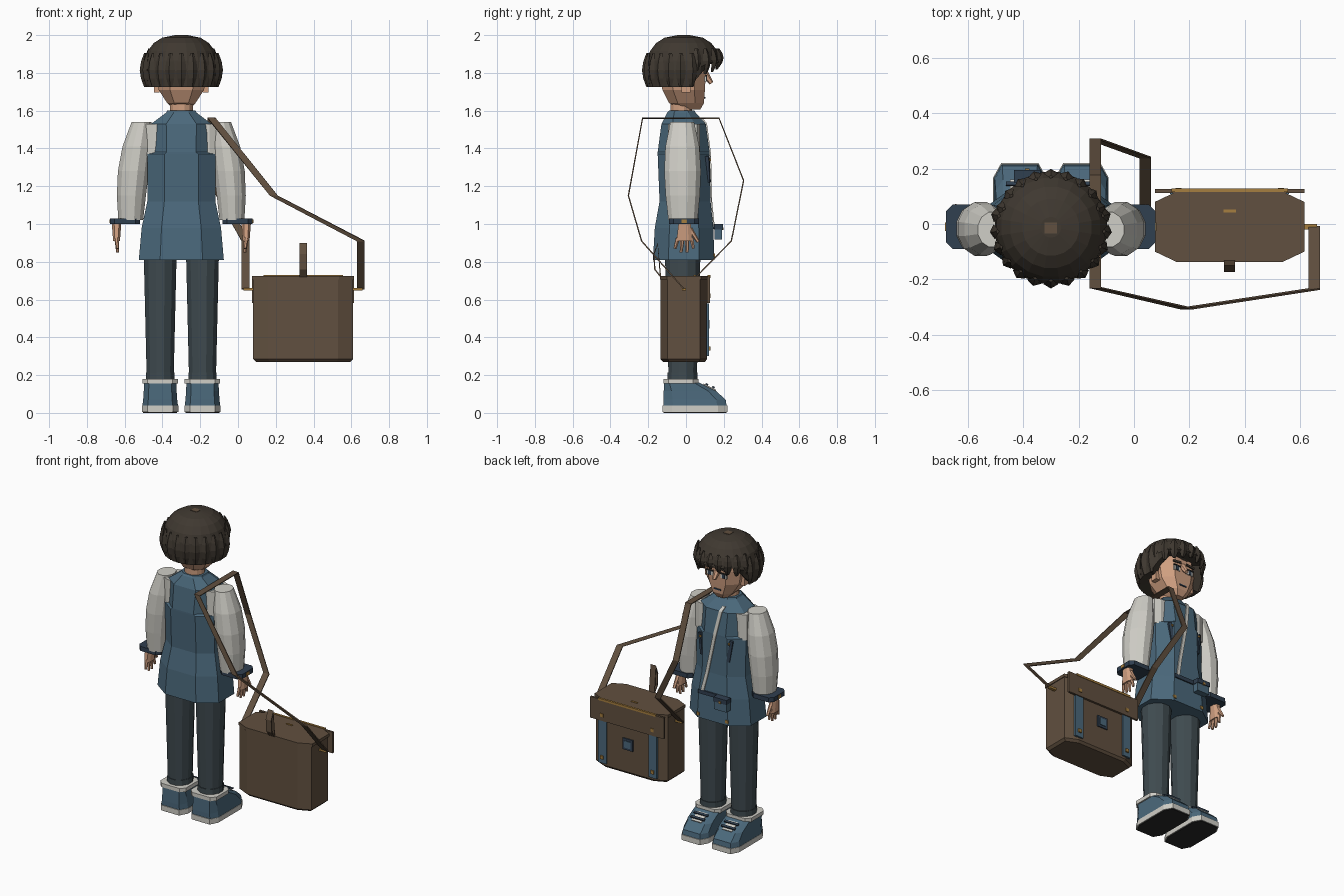
import bpy, bmesh, math
from mathutils import Vector, Matrix

if "Cube" in bpy.data.objects:
    bpy.data.objects.remove(bpy.data.objects["Cube"])


def material(name, red, green, blue):
    colour = (red, green, blue, 1)
    mat = bpy.data.materials.new(name)
    mat.use_nodes = True
    mat.diffuse_color = colour
    mat.node_tree.nodes["Principled BSDF"].inputs["Base Color"].default_value = colour
    return mat


HAIR = material("dark brown hair", .05, .04, .03)
BROWN = material("brown leather", .12, .08, .05)
BLUE = material("slate blue cloth", .07, .14, .2)
NAVY = material("dark blue trim", .03, .05, .08)
WHITE = material("off white", .63, .62, .57)
PANTS = material("charcoal cloth", .05, .07, .08)
SKIN = material("skin", .63, .35, .22)
BRASS = material("brass", .38, .21, .05)
BLACK = material("dark rubber", .02, .02, .02)
BODY = -.3      # x of the figure's centre line
BAG = .345      # x of the satchel's centre line


def finish(name, bm, mat):
    bmesh.ops.recalc_face_normals(bm, faces=bm.faces)
    mesh = bpy.data.meshes.new(name)
    bm.to_mesh(mesh)
    bm.free()
    mesh.materials.append(mat)
    part = bpy.data.objects.new(name, mesh)
    bpy.context.collection.objects.link(part)
    return part


def bridge(name, mat, rings):
    """Skin a stack of rings and cap both ends."""
    bm = bmesh.new()
    loops = [[bm.verts.new(point) for point in ring] for ring in rings]
    for low, high in zip(loops, loops[1:]):
        for i in range(len(low)):
            bm.faces.new((low[i - 1], low[i], high[i], high[i - 1]))
    bm.faces.new(loops[0])
    bm.faces.new(loops[-1])
    return finish(name, bm, mat)


def octagon(k):
    return [(1, -k), (1, k), (k, 1), (-k, 1), (-1, k), (-1, -k), (-k, -1), (k, -1)]


def circle(count):
    angles = [math.tau * (i + .5) / count for i in range(count)]
    return [(math.cos(a), math.sin(a)) for a in angles]


def loft(name, mat, x, outline, *sections):
    """Stack an outline; each section is height, half width, back, front."""
    rings = []
    for z, half, back, front in sections:
        middle, depth = (back + front) / 2, (front - back) / 2
        rings.append([(x + half * u, middle + depth * v, z) for u, v in outline])
    return bridge(name, mat, rings)


def slab(name, mat, x, outline, bottom, top, half, back, front):
    loft(name, mat, x, outline, (bottom, half, back, front), (top, half, back, front))


def box(name, mat, centre, size, turn=(0, 0, 0)):
    bm = bmesh.new()
    bmesh.ops.create_cube(bm, size=1, matrix=Matrix.Diagonal((*size, 1)))
    part = finish(name, bm, mat)
    part.location, part.rotation_euler = centre, turn


def plate(name, mat, x, y, z, width, height, tilt=0):
    """Thin upright panel facing the toes."""
    box(name, mat, (x, y, z), (width, .009, height), (0, tilt, 0))


def rod(name, mat, start, end, wide, thin):
    start, end = Vector(start), Vector(end)
    bm = bmesh.new()
    bmesh.ops.create_cone(bm, cap_ends=True, segments=6, radius1=wide, radius2=thin,
                          depth=(end - start).length)
    part = finish(name, bm, mat)
    part.location = (start + end) / 2
    part.rotation_euler = (end - start).to_track_quat('Z', 'Y').to_euler()


def ribbon(name, mat, width, path):
    """Thin band following a path, its width running along x."""
    bm = bmesh.new()
    rows = [[bm.verts.new((x + side * width / 2, y, z)) for side in (-1, 1)] for x, y, z in path]
    for (a, b), (c, d) in zip(rows, rows[1:]):
        bm.faces.new((a, b, d, c))
    solid = finish(name, bm, mat).modifiers.new("thickness", 'SOLIDIFY')
    solid.thickness, solid.offset = .007, 0


SOFT, SQUARE, ROUND = octagon(.5), octagon(.7), circle(12)

# Vest, shirt and belt
loft("vest", BLUE, BODY, SOFT,
     (.81, .225, -.175, .15), (.98, .21, -.165, .145), (1.12, .18, -.14, .13),
     (1.37, .18, -.15, .125), (1.38, .155, -.15, .125), (1.53, .16, -.13, .105),
     (1.59, .08, -.1, .05), (1.6, .075, -.09, .045))
slab("shirt", WHITE, BODY, octagon(.8), 1.36, 1.53, .188, -.095, .075)
ribbon("front_placket", WHITE, .022, [(BODY - .04, .085, 1.56), (BODY - .03, .108, 1.53), (BODY, .129, 1.37),
                                      (BODY + .05, .135, 1.12), (BODY + .08, .149, .98)])
plate("front_belt", NAVY, BODY, .149, .985, .21, .025)
pouch = BODY - .085
box("belt_pouch", BLUE, (pouch, .17, .955), (.09, .04, .075))
box("pouch_flap", NAVY, (pouch, .172, .985), (.096, .046, .03))
plate("pouch_button", BRASS, pouch, .195, .975, .015, .015)

# Paired parts, mirrored about the centre line
for side in (-1, 1):
    pocket, foot, wrist = (BODY + side * d for d in (.105, .112, .298))
    box("chest_pocket", NAVY, (pocket, .116, 1.29), (.02, .02, .14), (0, side * .15, -side * .3))
    plate("chest_stud", BRASS, pocket, .127, 1.34, .012, .012)
    plate("hem_stud", BRASS, pocket, .15, .835, .02, .02)

    # Sleeve: a gently curved taper from wrist to shoulder
    rings = []
    for step in range(5):
        t = step / 4
        z, half = 1.02 + .52 * t, .068 + .05 * t - .063 * t ** 3
        x = BODY + side * (.268 - .058 * t * t)
        rings.append([(x + half * u, -.016 * (1 + t / 4) + half * 1.18 * v, z) for u, v in ROUND])
    bridge("sleeve", WHITE, rings)
    slab("wrist_cuff", NAVY, wrist, SQUARE, 1, 1.03, .08, -.09, .07)
    box("cuff_buckle", BRASS, (wrist + side * .08, -.01, 1.015), (.007, .03, .02))

    # Hand
    hand = wrist + side * .045
    loft("palm", SKIN, hand, SOFT, (.91, .018, -.05, .035), (1, .025, -.04, .025))
    for i in range(4):
        y = (i - 1.8) * .024
        rod("finger", SKIN, (hand, y, .925), (hand - side * .006, y * 1.35, .87 - .02 * (i in (1, 2))), .012, .008)
    rod("thumb", SKIN, (hand, .02, .975), (hand, .065, .905), .014, .009)

    # Leg
    loft("trouser_leg", PANTS, foot, ROUND, (.19, .074, -.095, .06), (.84, .09, -.115, .08))
    slab("trouser_hem", PANTS, foot, ROUND, .18, .215, .078, -.1, .065)

    # Shoe
    slab("shoe_tread", BLACK, foot, SQUARE, 0, .006, .09, -.12, .215)
    slab("shoe_sole", WHITE, foot, SQUARE, .004, .038, .096, -.125, .22)
    loft("shoe_upper", BLUE, foot, SQUARE, (.038, .094, -.12, .215), (.07, .09, -.12, .21),
         (.115, .087, -.118, .16), (.16, .085, -.116, .07))
    slab("shoe_collar", WHITE, foot, SQUARE, .155, .18, .094, -.12, .065)
    box("shoe_tongue", WHITE, (foot, .125, .135), (.07, .075, .008), (-.46, 0, 0))
    for y in (.11, .145):
        box("shoe_lace", NAVY, (foot, y, .197 - .42 * y), (.1, .014, .01), (-.46, 0, 0))

    # Eye, brow and ear
    eye = BODY + side * .05
    plate("eye_white", WHITE, eye, .103, 1.768, .045, .028)
    plate("iris", NAVY, eye, .106, 1.768, .02, .026)
    plate("eyelid", BLACK, eye, .107, 1.785, .052, .008)
    plate("eyebrow", HAIR, eye, .108, 1.812, .06, .013, side * .12)
    box("ear", SKIN, (BODY + side * .13, 0, 1.735), (.03, .045, .075))

# Neck, head and face
slab("neck", SKIN, BODY, ROUND, 1.56, 1.7, .063, -.085, .035)
loft("head", SKIN, BODY, SOFT, (1.605, .04, -.02, .075), (1.64, .075, -.09, .095),
     (1.71, .12, -.125, .1), (1.8, .135, -.14, .105), (1.9, .12, -.13, .1))
rod("nose", SKIN, (BODY, .095, 1.8), (BODY, .135, 1.745), .022, .012)
plate("mouth", NAVY, BODY, .098, 1.668, .05, .008)

# Hair shell: a dome whose lower edge rises over the face
profile = [(.13, 1.74), (.195, 1.725)]
for degrees in range(0, 90, 17):
    angle = math.radians(degrees)
    profile.append((.205 * math.cos(angle) ** .7, 1.81 + .19 * math.sin(angle)))
shell = []
for radius, z in profile:
    ring = []
    for u, v in circle(20):
        face = min(1, max(0, v * 2.5 - .6))
        lift = .9 * face * max(0, 1.86 - z)
        reach = radius * (1 - .4 * lift)
        ring.append((BODY + reach * u, reach * v - .012, z + lift))
    shell.append(ring)
bridge("hair_cap", HAIR, shell)
box("hair_crown", BROWN, (BODY, -.015, 1.998), (.045, .04, .007))


def lock(angle, top, bottom, reach):
    """Spindle of hair hanging from the dome at the given angle."""
    out = Vector((math.cos(angle), math.sin(angle), 0))
    across = out.cross(Vector((0, 0, 1))) * .027
    rings = []
    for step in range(5):
        t = step / 4
        swell = .35 + .65 * math.sin(math.pi * t)
        hub = Vector((BODY, -.012, top + (bottom - top) * t)) + out * (reach + .02 * swell)
        rings.append([hub + across * swell, hub + out * .016 * swell,
                      hub - across * swell, hub - out * .016 * swell])
    bridge("hair_lock", HAIR, rings)


for i in range(13):
    lock(math.pi * (.93 + 1.14 * i / 12), 1.905, 1.725, .185)
for i in range(9):
    lock(math.pi * (.12 + .76 * i / 8), 1.93, 1.83 - .012 * abs(i - 4), .175)

# Satchel
loft("bag_body", BROWN, BAG, SQUARE, (.27, .25, -.12, .1), (.285, .265, -.135, .112), (.705, .265, -.135, .112))
slab("bag_lid", BROWN, BAG, SQUARE, .705, .725, .27, -.138, .118)
box("bag_flap", BROWN, (BAG, .119, .652), (.54, .014, .14))
box("flap_trim", BRASS, (BAG, .122, .722), (.42, .014, .014))
box("lid_plate", BRASS, (BAG, .047, .726), (.045, .012, .006))
plate("clasp", NAVY, BAG, .115, .47, .075, .075)
plate("clasp_plate", BLUE, BAG, .119, .47, .045, .045)
for side in (-1, 1):
    x = BAG + side * .185
    box("bag_front_strap", BLUE, (x, .115, .44), (.06, .014, .28))
    for z in (.34, .62):
        plate("strap_rivet", BRASS, x, .126, z, .022, .022)
    box("strap_anchor", BRASS, (BAG + side * .285, -.01, .655), (.06, .02, .014))
ribbon("bag_handle", BROWN, .04, [(BAG, -.13, .715), (BAG, -.165, .76), (BAG, -.17, .84),
                                  (BAG, -.15, .895), (BAG, -.135, .72)])

# Shoulder strap, looped from one anchor to the other
near, far, chest = BAG - .305, BAG + .305, -.14
ribbon("shoulder_strap", BROWN, .042, [
    (far, -.01, .655), (far, -.235, .91), (.19, -.305, 1.15), (chest, -.23, 1.56),
    (chest, .175, 1.56), (chest, .305, 1.23), (near, .24, .91), (near, -.01, .655)])
